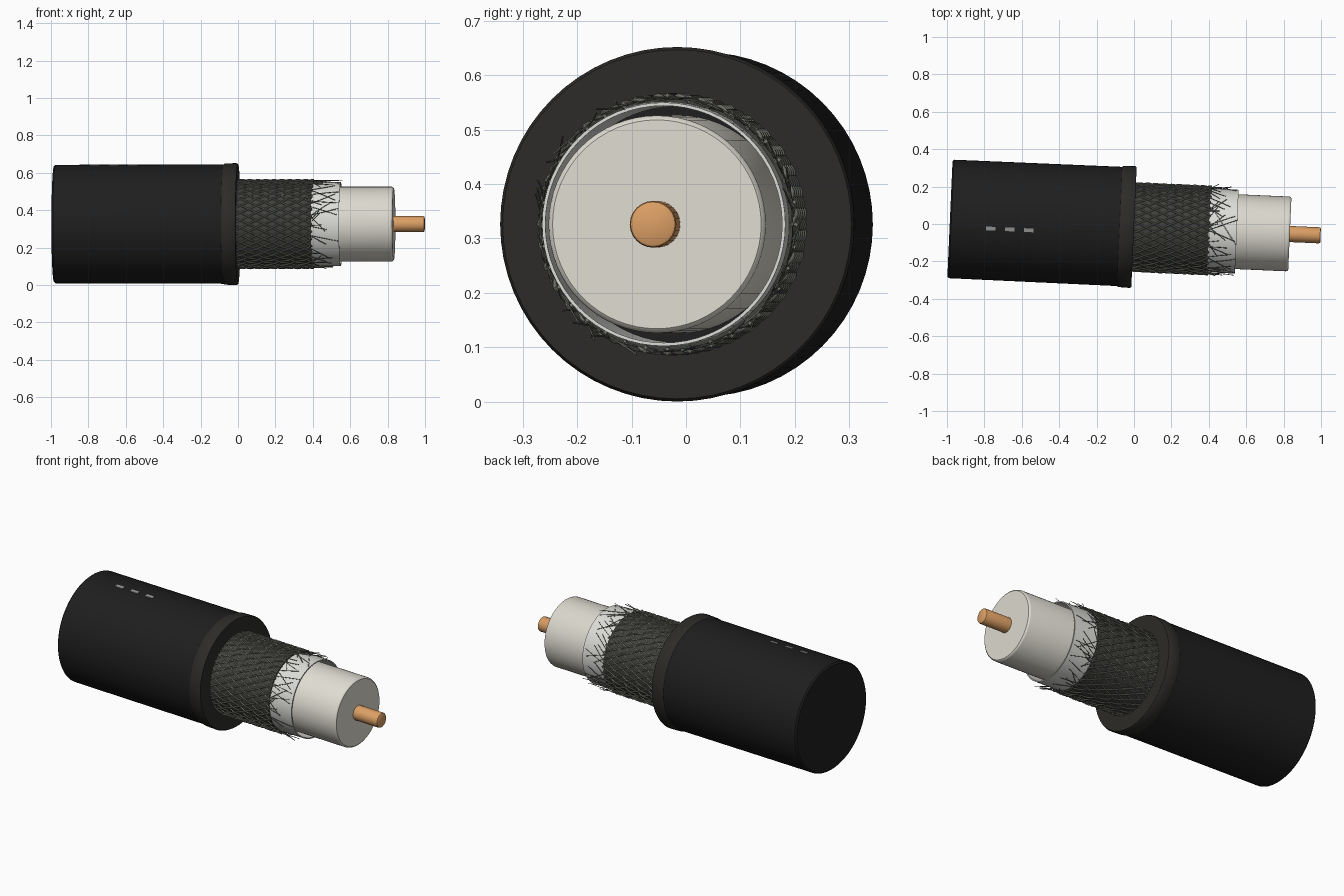
import bpy, math, random
from mathutils import Matrix

if "Cube" in bpy.data.objects:
    bpy.data.objects.remove(bpy.data.objects["Cube"])

random.seed(4)
# The cable axis lies along local x, turned slightly about z
FRAME = Matrix.Translation((0, -0.0165, 0.326)) @ Matrix.Rotation(math.radians(-2.55), 4, 'Z')


def material(name, r, g, b):
    m = bpy.data.materials.new(name)
    m.diffuse_color = (r, g, b, 1)
    m.use_nodes = True
    m.node_tree.nodes["Principled BSDF"].inputs["Base Color"].default_value = m.diffuse_color
    return m


black = material("black_rubber", 0.013, 0.013, 0.013)
lip_black = material("lip_rubber", 0.025, 0.024, 0.021)
braid_dark = material("braid_shadow", 0.05, 0.05, 0.045)
wire_grey = material("braid_wire", 0.17, 0.17, 0.145)
foil_mat = material("foil", 0.72, 0.72, 0.69)
cream = material("insulator", 0.74, 0.72, 0.64)
copper = material("copper", 0.72, 0.35, 0.13)
print_grey = material("print_grey", 0.3, 0.3, 0.3)


def add_mesh(name, verts, faces, mat):
    me = bpy.data.meshes.new(name)
    me.from_pydata(verts, [], faces)
    me.materials.append(mat)
    ob = bpy.data.objects.new(name, me)
    bpy.context.collection.objects.link(ob)
    ob.matrix_world = FRAME
    bpy.ops.object.select_all(action='DESELECT')
    ob.select_set(True)
    bpy.context.view_layer.objects.active = ob
    bpy.ops.object.shade_smooth_by_angle(angle=math.radians(35))
    return ob


def lathe(name, profile, mat, sides=64, closed=False):
    """Spin (x, radius) points round the axis; closed makes a tube, else ends are capped."""
    n = len(profile)
    verts = [(x, r * math.cos(2 * math.pi * k / sides), r * math.sin(2 * math.pi * k / sides))
             for x, r in profile for k in range(sides)]
    faces = []
    for i in range(n if closed else n - 1):
        a, b = i * sides, (i + 1) % n * sides
        for k in range(sides):
            m = (k + 1) % sides
            faces.append((a + k, b + k, b + m, a + m))
    if not closed:
        faces.append(tuple(range(sides)))
        faces.append(tuple(reversed(range((n - 1) * sides, n * sides))))
    ob = add_mesh(name, verts, [f[::-1] for f in faces], mat)
    return ob


def wires(name, paths, radius, mat):
    """One object of thin wires following lists of (x, radius, angle)."""
    cu = bpy.data.curves.new(name, 'CURVE')
    cu.dimensions = '3D'
    cu.bevel_depth = radius
    cu.bevel_resolution = 0
    cu.use_fill_caps = True
    cu.materials.append(mat)
    for path in paths:
        sp = cu.splines.new('POLY')
        sp.points.add(len(path) - 1)
        for p, (x, r, a) in zip(sp.points, path):
            p.co = (x, r * math.cos(a), r * math.sin(a), 1)
    ob = bpy.data.objects.new(name, cu)
    bpy.context.collection.objects.link(ob)
    ob.matrix_world = FRAME
    bpy.ops.object.select_all(action='DESELECT')
    ob.select_set(True)
    bpy.context.view_layer.objects.active = ob
    bpy.ops.object.convert(target='MESH')


# Outer jacket and the lip at its cut end
lathe("outer_jacket", [(-0.985, 0.309), (-0.977, 0.317), (-0.07, 0.319), (-0.02, 0.319)], black)
lathe("jacket_lip", [(-0.08, 0.316), (-0.074, 0.322), (-0.066, 0.324), (-0.008, 0.326),
                     (0.0, 0.321), (0.0, 0.232), (-0.08, 0.232)], lip_black, closed=True)

# Braid sleeve, foil tube, insulator and conductor
lathe("braid_sleeve", [(-0.03, 0.231), (0.4, 0.231), (0.4, 0.222), (-0.03, 0.222)],
      braid_dark, closed=True)
lathe("foil_wrap", [(-0.03, 0.224), (0.55, 0.224), (0.55, 0.218), (-0.03, 0.218)],
      foil_mat, closed=True)
lathe("insulator", [(-0.03, 0.2), (0.822, 0.2), (0.829, 0.198), (0.834, 0.192)], cream)
lathe("conductor", [(0.8, 0.043), (0.99, 0.043), (0.996, 0.041), (0.9985, 0.037)], copper, sides=24)

# Woven strands: two opposite helices passing over and under
N, CROSS = 36, 10
weave = []
for way in (1, -1):
    for i in range(N):
        path = []
        for k in range(CROSS * 4 + 1):
            t = k / 4 * math.pi / N
            path.append((-0.02 + 0.425 * k / (CROSS * 4),
                         0.2335 + way * 0.0035 * math.cos(N * t),
                         2 * math.pi * i / N + way * t))
        weave.append(path)
wires("braid_strands", weave, 0.0045, wire_grey)

# Frayed wire ends over the foil
frays = []
for _ in range(70):
    a = random.uniform(0, 2 * math.pi)
    length = random.uniform(0.04, 0.16)
    twist = random.uniform(-0.35, 0.35)
    lift = random.uniform(-0.006, 0.018)
    frays.append([(0.395 + length * s, 0.233 + lift * s * s, a + twist * s)
                  for s in (0, 0.35, 0.7, 1)])
wires("frayed_ends", frays, 0.0018, wire_grey)

# Spiral seam of the foil
wires("foil_seam", [[(0.41 + 0.14 * k / 12, 0.224, 1.0 + 0.9 * k / 12) for k in range(13)]],
      0.002, foil_mat)

# Three printed dashes on top of the jacket, slightly raised
for i in range(3):
    x = -0.765 + 0.102 * i
    verts, faces = [], []
    for r in (0.312, 0.3205):
        for dx, dy in ((-0.025, -0.01), (0.025, -0.01), (0.025, 0.01), (-0.025, 0.01)):
            y = -0.042 + dy
            verts.append((x + dx, y, math.sqrt(r * r - y * y)))
    faces = [(3, 2, 1, 0), (4, 5, 6, 7)] + [(k, (k + 1) % 4, (k + 1) % 4 + 4, k + 4) for k in range(4)]
    add_mesh(f"print_dash_{i + 1}", verts, faces, print_grey)
